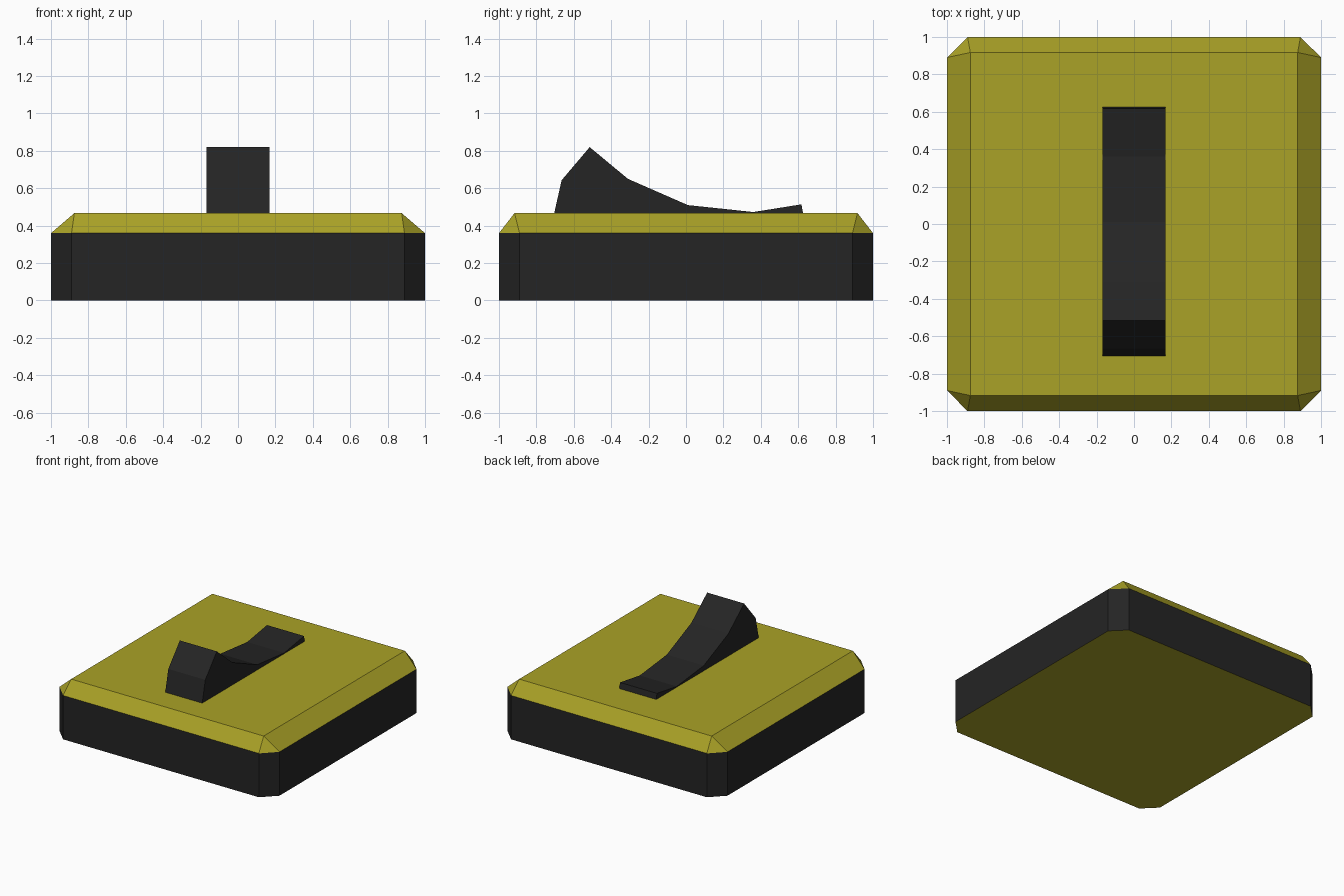
import bpy
import bmesh

if "Cube" in bpy.data.objects:
    bpy.data.objects.remove(bpy.data.objects["Cube"])


def material(name, rgb):
    mat = bpy.data.materials.new(name)
    mat.diffuse_color = (*rgb, 1)
    mat.use_nodes = True
    mat.node_tree.nodes["Principled BSDF"].inputs["Base Color"].default_value = mat.diffuse_color
    return mat


yellow = material("yellow", (0.40, 0.36, 0.02))
black = material("black", (0.018, 0.018, 0.018))


def finish(name, bm, mats):
    bmesh.ops.recalc_face_normals(bm, faces=bm.faces)
    mesh = bpy.data.meshes.new(name)
    bm.to_mesh(mesh)
    bm.free()
    for mat in mats:
        mesh.materials.append(mat)
    obj = bpy.data.objects.new(name, mesh)
    bpy.context.collection.objects.link(obj)
    return obj


# Housing: clipped-corner slab with a bevelled rectangular top
SIDE, CLIP, WALL_Z, TOP_Z = 1.0, 0.89, 0.36, 0.467
TOP_X, TOP_Y = 0.875, 0.917
outline = [(CLIP, -SIDE), (SIDE, -CLIP), (SIDE, CLIP), (CLIP, SIDE),
           (-CLIP, SIDE), (-SIDE, CLIP), (-SIDE, -CLIP), (-CLIP, -SIDE)]
bm = bmesh.new()
low = [bm.verts.new((x, y, 0)) for x, y in outline]
rim = [bm.verts.new((x, y, WALL_Z)) for x, y in outline]
top = [bm.verts.new((sx * TOP_X, sy * TOP_Y, TOP_Z))
       for sx, sy in ((1, -1), (1, 1), (-1, 1), (-1, -1))]
bm.faces.new(low[::-1])
bm.faces.new(top)
for i in range(8):
    j = (i + 1) % 8
    bm.faces.new((low[i], low[j], rim[j], rim[i])).material_index = 1
for k in range(4):
    a, b, c = rim[2 * k], rim[2 * k + 1], rim[(2 * k + 2) % 8]
    bm.faces.new((a, b, top[k]))                      # corner triangle
    bm.faces.new((b, c, top[(k + 1) % 4], top[k]))    # sloped edge
finish("switch_housing", bm, (yellow, black))

# Rocker: side profile (y, z) extruded across x
HALF_WIDTH = 0.168
profile = [(-0.706, 0.46), (-0.665, 0.643), (-0.515, 0.82), (-0.31, 0.65),
           (0.01, 0.51), (0.36, 0.473), (0.617, 0.514), (0.627, 0.46)]
bm = bmesh.new()
face = bm.faces.new([bm.verts.new((-HALF_WIDTH, y, z)) for y, z in profile])
new = bmesh.ops.extrude_face_region(bm, geom=[face])["geom"]
bmesh.ops.translate(bm, vec=(2 * HALF_WIDTH, 0, 0),
                    verts=[v for v in new if isinstance(v, bmesh.types.BMVert)])
finish("rocker", bm, (black,))
